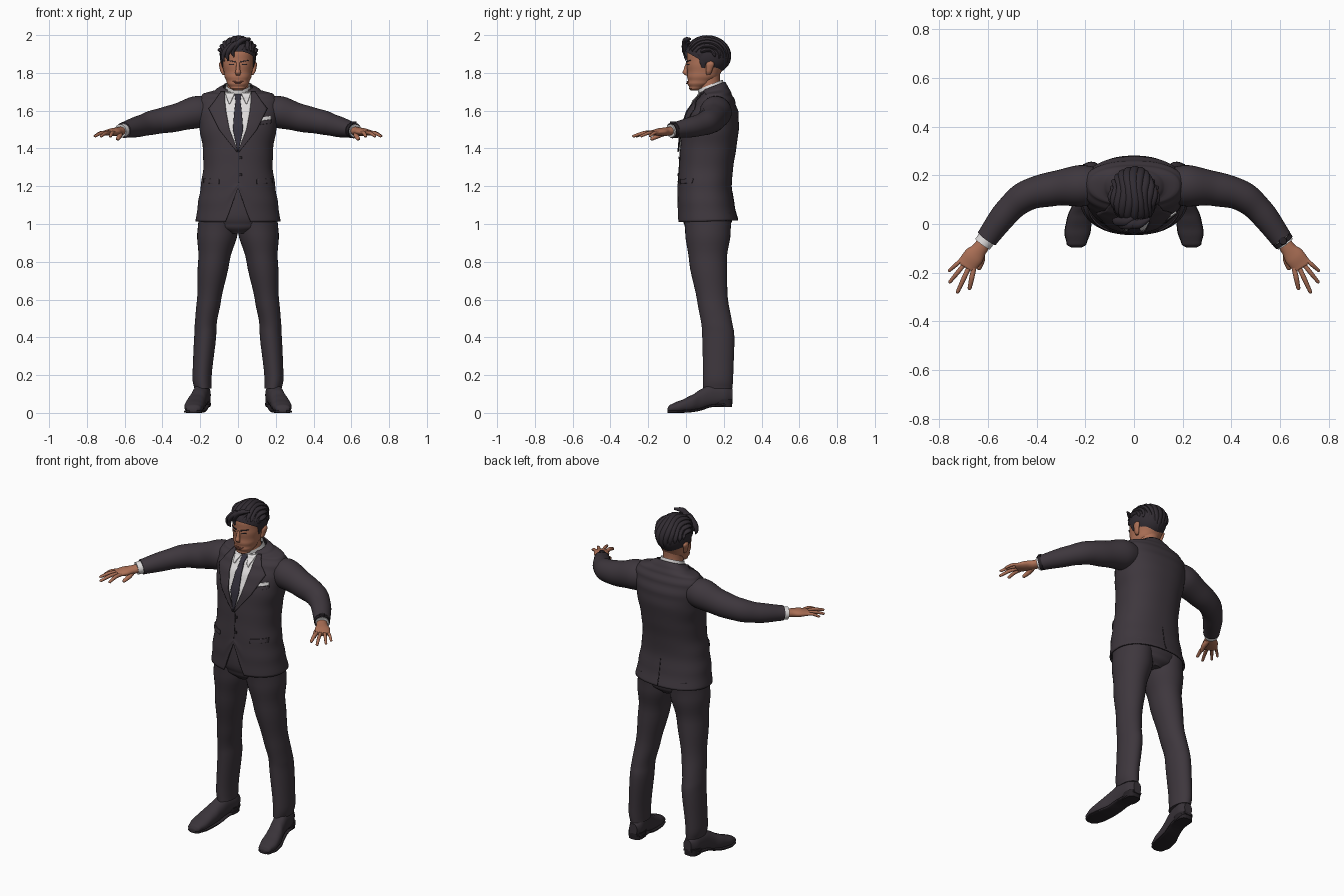
import bpy, bmesh, math
from mathutils import Vector
from mathutils.bvhtree import BVHTree

if "Cube" in bpy.data.objects:
    bpy.data.objects.remove(bpy.data.objects["Cube"])

X, Y, Z = Vector((1, 0, 0)), Vector((0, 1, 0)), Vector((0, 0, 1))
SIDES = (("left", 1), ("right", -1))
parts = []


def material(name, r, g, b):
    m = bpy.data.materials.new(name)
    m.use_nodes = True
    m.diffuse_color = (r, g, b, 1)
    m.node_tree.nodes["Principled BSDF"].inputs["Base Color"].default_value = (r, g, b, 1)
    return m


suit = material("dark suit cloth", .048, .038, .047)
leather = material("dark shoe leather", .042, .034, .042)
hair = material("dark hair", .03, .024, .031)
skin = material("tan skin", .42, .165, .095)
lip = material("lip", .26, .09, .06)
white = material("white shirt", .75, .73, .73)
silk = material("dark tie silk", .034, .03, .045)
trim = material("dark trim", .02, .016, .02)


def finish(name, bm, mat):
    bmesh.ops.recalc_face_normals(bm, faces=bm.faces)
    me = bpy.data.meshes.new(name)
    bm.to_mesh(me)
    bm.free()
    me.materials.append(mat)
    ob = bpy.data.objects.new(name, me)
    bpy.context.collection.objects.link(ob)
    parts.append(ob)
    return ob


def spline(keys, steps):
    """Smooth samples through key tuples of any length."""
    out, last = [], len(keys) - 1
    for i in range(last):
        p = [keys[min(max(i + k, 0), last)] for k in (-1, 0, 1, 2)]
        for j in range(steps):
            t = j / steps
            out.append([b + t * (c - a + t * (2*a - 5*b + 4*c - d + t * (3*b - a - 3*c + d))) / 2
                        if k < 3 else b + (c - b) * t * t * (3 - 2 * t)
                        for k, (a, b, c, d) in enumerate(zip(*p))])
    return out + [list(keys[-1])]


def loft(name, keys, mat, ref=X, normal=None, s=1, n=32, steps=5, power=2, cap=True, shape=None):
    """Skin rings (x, y, z, radius a, radius b, optional tilt) along a smooth path."""
    rows = spline(keys, steps)
    mid = [Vector((r[0] * s, r[1], r[2])) for r in rows]
    bm, rings = bmesh.new(), []
    for i, r in enumerate(rows):
        t = normal or (mid[min(i + 1, len(mid) - 1)] - mid[max(i - 1, 0)]).normalized()
        u = (ref - t * ref.dot(t)).normalized()
        v = t.cross(u)
        ring = []
        for k in range(n):
            c, q = math.cos(math.tau * k / n), math.sin(math.tau * k / n)
            e = 2 / power
            p = mid[i] + u * (r[3] * math.copysign(abs(c) ** e, c)) + v * (r[4] * math.copysign(abs(q) ** e, q))
            if len(r) > 5:
                p.z += r[5] * (p.y - mid[i].y)
            ring.append(bm.verts.new(shape(p) if shape else p))
        rings.append(ring)
    for lo, hi in zip(rings, rings[1:]):
        for k in range(n):
            bm.faces.new((lo[k], lo[k - 1], hi[k - 1], hi[k]))
    if cap:
        bm.faces.new(rings[0])
        bm.faces.new(rings[-1])
    return finish(name, bm, mat)


def surface(ob):
    return BVHTree.FromPolygons([v.co for v in ob.data.vertices], [p.vertices for p in ob.data.polygons])


def plate(name, tree, a, b, mat, off=.003, s=1, back=False, rows=20, cols=8, thick=.006):
    """Thin plate between two (x, z) edges, laid on the front or back of a surface."""
    d = -1 if back else 1
    bm, grid, y = bmesh.new(), [], 0

    def at(line, t):
        f = t * (len(line) - 1)
        i = min(int(f), len(line) - 2)
        return Vector(line[i]).lerp(Vector(line[i + 1]), f - i)
    for i in range(rows + 1):
        row = []
        for j in range(cols + 1):
            p = at(a, i / rows).lerp(at(b, i / rows), j / cols)
            hit = tree.ray_cast(Vector((p.x * s, -2 * d, p.y)), Y * d)[0]
            y = hit.y if hit else y
            row.append(bm.verts.new((p.x * s, y - off * d, p.y)))
        grid.append(row)
    for r, q in zip(grid, grid[1:]):
        for j in range(cols):
            bm.faces.new((r[j], r[j + 1], q[j + 1], q[j]))
    ob = finish(name, bm, mat)
    mod = ob.modifiers.new("thickness", "SOLIDIFY")
    mod.thickness, mod.offset = thick, 0
    return ob


def box(x, z, w, h, slope=0):
    """Two edges of a small slanted rectangle for plate()."""
    return ([(x - w, z + h), (x - w, z - h)], [(x + w, z + h + slope), (x + w, z - h + slope)])


# Jacket body with a cutaway front hem
def cutaway(p):
    if p.y < .1:
        p.z += .18 * max(0, 1 - abs(p.x) / .065) * min(1, max(0, (1.22 - p.z) / .2))
    return p


jacket = loft("jacket", [
    (0, .115, 1.015, .225, .16, .03), (0, .105, 1.1, .213, .15, 0), (0, .1, 1.2, .197, .142, 0),
    (0, .107, 1.3, .183, .143, 0), (0, .118, 1.4, .186, .148, 0), (0, .13, 1.5, .203, .15, 0),
    (0, .143, 1.58, .214, .135, 0), (0, .153, 1.645, .215, .108, 0), (0, .158, 1.685, .19, .083, .05),
    (0, .155, 1.708, .12, .07, .2), (0, .145, 1.73, .08, .062, .38)],
    suit, normal=Z, n=96, power=2.25, cap=False, shape=cutaway)
chest = surface(jacket)
jacket.modifiers.new("cloth", "SOLIDIFY").thickness = .008

# Shirt front, tie and jacket details
inner = [(.07, 1.7), (.068, 1.64), (.062, 1.59), (.045, 1.5), (0, 1.385)]
outer = [(.09, 1.7), (.12, 1.655), (.155, 1.61), (.1, 1.5), (.006, 1.38)]
plate("shirt_front", chest, [(-x, z) for x, z in inner], inner, white, cols=16)
tie = [(.019, 1.69), (.013, 1.65), (.02, 1.59), (.027, 1.5), (.004, 1.39)]
plate("tie", chest, [(-x, z) for x, z in tie], tie, silk, off=.011)
for side, s in SIDES:
    plate(side + "_lapel", chest, inner, outer, suit, off=.01, s=s)
    plate(side + "_collar_point", chest, [(.016, 1.695), (.04, 1.64)], [(.07, 1.7), (.048, 1.635)], white, off=.013, s=s)
    plate(side + "_pocket_flap", chest, *box(.14, 1.225, .04, .012, .004), suit, s=s)
plate("pocket_square", chest, *box(.148, 1.555, .025, .009, .008), white)
plate("breast_pocket", chest, *box(.148, 1.535, .028, .009, .008), suit, off=.004)
plate("front_edge", chest, *box(.004, 1.3, .002, .08), trim, off=.001, thick=.003)
plate("back_vent", chest, *box(0, 1.1, .002, .075), trim, off=.001, back=True, thick=.003)
for z in (1.35, 1.26):
    plate("jacket_button", chest, *box(.014, z, .006, .006), trim, rows=3, cols=3)

# Trousers and shoes
loft("trouser_seat", [(0, .112, .95, .06, .09), (0, .114, .99, .175, .122), (0, .112, 1.05, .205, .135),
                      (0, .105, 1.25, .17, .12)], suit, normal=Z)
for side, s in SIDES:
    loft(side + "_trouser_leg", [
        (.105, .115, 1.06, .1, .13), (.109, .116, .95, .107, .12), (.128, .117, .8, .083, .1),
        (.153, .14, .6, .064, .082), (.17, .162, .48, .058, .082), (.174, .171, .4, .058, .085),
        (.19, .17, .2, .051, .08), (.186, .168, .13, .045, .077)], suit, normal=Z, s=s)
    shoe = [(.237, -.097, .016, .02, .01), (.236, -.08, .024, .04, .021), (.232, -.03, .034, .052, .032),
            (.222, .03, .05, .05, .044), (.208, .08, .07, .044, .056), (.197, .13, .09, .043, .06),
            (.187, .2, .094, .043, .056), (.182, .247, .092, .026, .034)]
    loft(side + "_shoe", shoe, leather, normal=Y, s=s, power=2.3)
    sole = [(x, y, max(.007, z - b * .9), a * 1.04, .007) for x, y, z, a, b in shoe]
    loft(side + "_sole", sole, trim, normal=Y, s=s, power=4)
    loft(side + "_heel", [(.187, .198, .03, .04, .046), (.187, .198, .07, .042, .048)], trim,
         normal=Z, s=s, power=3)

# Sleeves, cuffs and hands
for side, s in SIDES:
    loft(side + "_sleeve", [
        (.14, .16, 1.6, .07, .07), (.22, .157, 1.592, .085, .085), (.33, .145, 1.562, .073, .071),
        (.44, .117, 1.54, .065, .063), (.52, .052, 1.518, .056, .055), (.605, -.06, 1.497, .042, .045)],
        suit, ref=Z, s=s)
    loft(side + "_cuff", [(.59, -.04, 1.5, .035, .038), (.622, -.082, 1.493, .035, .037)], white, ref=Z, s=s)
    loft(side + "_palm", [
        (.605, -.06, 1.497, .022, .027), (.632, -.1, 1.49, .023, .031), (.66, -.135, 1.487, .021, .042),
        (.688, -.17, 1.483, .015, .04), (.693, -.177, 1.482, .01, .036)], skin, ref=Z, s=s)
    tips = [(.675, -.262), (.723, -.275), (.754, -.235), (.757, -.19)]
    for i, (name, (x, y)) in enumerate(zip(("index", "middle", "ring", "little"), tips)):
        o = .02 * (i - 1.5)
        bx, by = .682 + .8 * o, -.163 + .6 * o
        r = .0105 - .0007 * i
        loft(side + "_" + name + "_finger", [
            (bx, by, 1.484, r, r), ((bx + x) / 2, (by + y) / 2, 1.482, r, r),
            (x, y, 1.466, r * .8, r * .8), (x + (x - bx) * .06, y + (y - by) * .06, 1.463, .003, .003)],
            skin, ref=Z, s=s, n=12)
    loft(side + "_thumb", [(.628, -.105, 1.485, .015, .015), (.626, -.145, 1.468, .013, .014),
                           (.636, -.178, 1.452, .01, .011), (.64, -.188, 1.447, .003, .004)],
         skin, ref=Z, s=s, n=12)
loft("watch_band", [(.606, -.062, 1.497, .041, .044), (.617, -.076, 1.494, .041, .043)], trim, ref=Z)
loft("watch_face", [(.612, -.069, 1.53, .017, .017), (.612, -.069, 1.542, .015, .015)], trim, normal=Z)

# Neck, shirt collar and head
loft("neck", [(0, .14, 1.67, .06, .058), (0, .122, 1.75, .056, .058), (0, .125, 1.83, .06, .06)], skin, normal=Z)
loft("shirt_collar", [(0, .14, 1.69, .074, .07, .35), (0, .128, 1.738, .063, .066, .4)], white, normal=Z, cap=False)
head = loft("head", [
    (0, .045, 1.707, .022, .02), (0, .055, 1.72, .042, .038), (0, .075, 1.75, .06, .066),
    (0, .093, 1.79, .073, .086), (0, .108, 1.85, .083, .104), (0, .113, 1.9, .085, .108),
    (0, .115, 1.95, .072, .095), (0, .115, 1.98, .03, .04)], skin, normal=Z, power=2.2, n=48)
face = surface(head)
loft("nose", [(0, .008, 1.855, .008, .007), (0, .001, 1.825, .01, .011), (0, -.004, 1.802, .015, .014),
              (0, .004, 1.787, .011, .007)], skin, normal=Z, n=16)
plate("mouth", face, [(-.027, 1.755), (-.02, 1.75)], [(.027, 1.755), (.02, 1.75)], lip, rows=3)
plate("lower_lip", face, [(-.02, 1.749), (-.012, 1.742)], [(.02, 1.749), (.012, 1.742)], lip, rows=3, off=.004)
for side, s in SIDES:
    plate(side + "_eyebrow", face, [(.014, 1.862), (.015, 1.856)], [(.056, 1.868), (.056, 1.865)], hair, s=s, rows=3)
    plate(side + "_eye", face, [(.02, 1.846), (.022, 1.841)], [(.046, 1.847), (.044, 1.842)], trim, s=s, rows=3,
          off=.001, thick=.003)
    loft(side + "_ear", [(.076, .118, 1.79, .006, .01), (.083, .122, 1.81, .011, .016),
                         (.089, .128, 1.845, .012, .022), (.086, .128, 1.862, .006, .012)], skin, normal=Z, s=s, n=16)
    loft(side + "_sideburn", [(.084, .085, 1.9, .01, .026), (.084, .09, 1.86, .007, .018),
                              (.078, .092, 1.825, .004, .008)], hair, normal=Z, s=s, n=12)

# Hair cap trimmed along the hairline, with swept-back locks over it
bm = bmesh.new()
bmesh.ops.create_uvsphere(bm, u_segments=48, v_segments=32, radius=1)
for v in bm.verts:
    v.co = Vector((v.co.x * .096, .112 + v.co.y * .12, 1.887 + v.co.z * .103))
bmesh.ops.bisect_plane(bm, geom=bm.verts[:] + bm.edges[:] + bm.faces[:], plane_co=(0, 0, 1.912),
                       plane_no=(0, .125, .22), clear_inner=True)
finish("hair_cap", bm, hair)
for i in range(11):
    a = math.radians(-70 + 14 * i)
    path = []
    for j in range(8):
        t = math.radians(22 + 29 * j - abs(i - 5) * j * 1.2)
        r = (.008, .018, .021, .021, .021, .02, .017, .006)[j]
        path.append((.09 * math.sin(a) + .006 * math.sin(1.6 * j + i), .112 - .117 * math.cos(a) * math.cos(t),
                     1.887 + .101 * math.cos(a) * math.sin(t), r * .85, r * .55))
    loft("hair_lock", path, hair, n=12, steps=4)
for dx, dz, dy in ((0, 0, 0), (-.022, -.006, .014), (.03, .018, .002)):
    loft("fringe_lock", [(.035 + dx, .02 + dy, 1.962 + dz, .006, .006), (-.01 + dx, -.002 + dy, 1.955 + dz, .018, .014),
                         (-.045 + dx, -.004 + dy, 1.922 + dz, .018, .014), (-.058 + dx, dy, 1.89 + dz, .012, .01),
                         (-.05 + dx, -.002 + dy, 1.866 + dz, .003, .003)], hair, ref=Y, n=12)

# Smooth shading with sharp edges kept
bpy.ops.object.select_all(action="DESELECT")
for ob in parts:
    ob.select_set(True)
bpy.context.view_layer.objects.active = parts[0]
bpy.ops.object.shade_smooth_by_angle(angle=math.radians(40))
